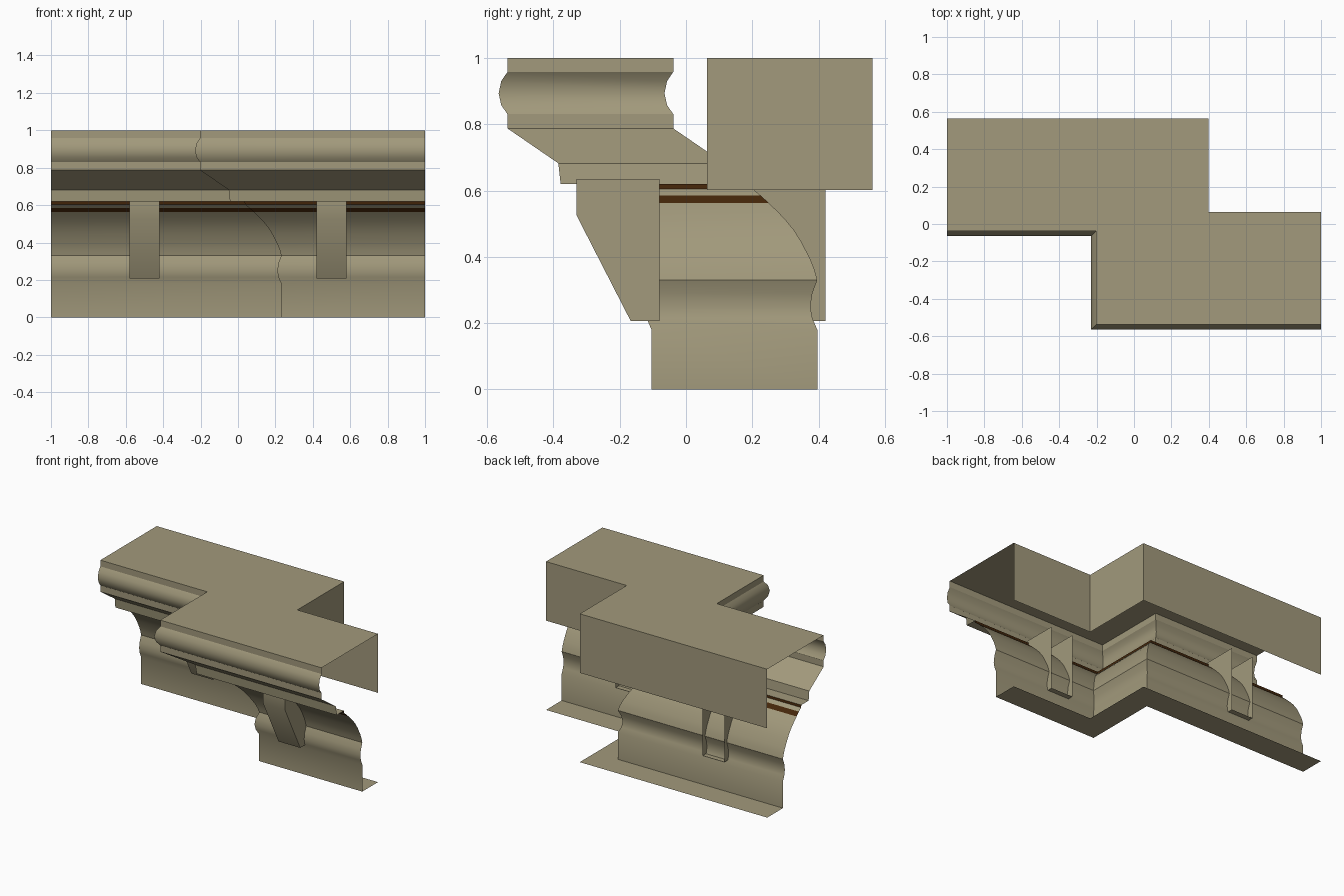
import bpy, bmesh, math

if "Cube" in bpy.data.objects:
    bpy.data.objects.remove(bpy.data.objects["Cube"])

def material(name, rgb):
    m = bpy.data.materials.new(name)
    m.diffuse_color = (*rgb, 1)
    m.use_nodes = True
    m.node_tree.nodes["Principled BSDF"].inputs["Base Color"].default_value = m.diffuse_color
    return m

STONE = material("tan stone", (0.36, 0.32, 0.20))
BROWN = material("dark brown", (0.06, 0.02, 0.003))
STEP = 0.5       # how far the left run sits back
MITRE = 0.335    # x of the step face relative to the profile depth

def finish(name, bm, mats):
    me = bpy.data.meshes.new(name)
    bm.to_mesh(me)
    bm.free()
    ob = bpy.data.objects.new(name, me)
    bpy.context.collection.objects.link(ob)
    for m in mats:
        me.materials.append(m)
    bpy.ops.object.select_all(action='DESELECT')
    ob.select_set(True)
    bpy.context.view_layer.objects.active = ob
    bpy.ops.object.shade_smooth_by_angle(angle=math.radians(28))
    return ob

# Moulding profile (depth, height) from the bottom plate round to the back wall
profile = [
    (0.063, 0), (-0.104, 0), (-0.104, 0.18),                                  # base
    (-0.119, 0.215), (-0.125, 0.25), (-0.119, 0.29), (-0.104, 0.33),          # lower roll
    (-0.112, 0.36), (-0.125, 0.393), (-0.152, 0.445), (-0.174, 0.48),
    (-0.199, 0.511), (-0.225, 0.538), (-0.25, 0.562),                         # cove
    (-0.275, 0.585), (-0.298, 0.604), (-0.30, 0.62),                          # painted fillets
    (-0.378, 0.62), (-0.385, 0.682), (-0.538, 0.787), (-0.538, 0.83),         # drip and slope
    (-0.557, 0.857), (-0.565, 0.893), (-0.557, 0.93), (-0.538, 0.958),        # upper roll
    (-0.538, 1), (0.063, 1), (0.063, 0.602),                                  # top and back wall
]
BROWN_STRIPS = {13, 15}

# Cornice: profile swept along the stepped path with mitred corners
bm = bmesh.new()
rows = []
for p, z in profile:
    path = [(-1, p + STEP), (p + MITRE, p + STEP), (p + MITRE, p), (1, p)]
    rows.append([bm.verts.new((x, y, z)) for x, y in path])
for i in range(len(rows) - 1):
    for j in range(3):
        f = bm.faces.new((rows[i][j], rows[i][j + 1], rows[i + 1][j + 1], rows[i + 1][j]))
        f.material_index = int(i in BROWN_STRIPS)
finish("cornice", bm, [STONE, BROWN])

# Brackets: open-backed wedge under each run
side = [(-0.33, 0.635), (-0.33, 0.525), (-0.167, 0.207), (-0.08, 0.207), (-0.08, 0.635)]

def bracket(name, cx, dy):
    bm = bmesh.new()
    left, right = [[bm.verts.new((cx + s * 0.081, y + dy, z)) for y, z in side] for s in (-1, 1)]
    for i in range(3):
        bm.faces.new((left[i], left[i + 1], right[i + 1], right[i]))
    bm.faces.new(right)
    bm.faces.new(left[::-1])
    finish(name, bm, [STONE])

bracket("left_bracket", -0.5, STEP)
bracket("right_bracket", 0.5, 0)
